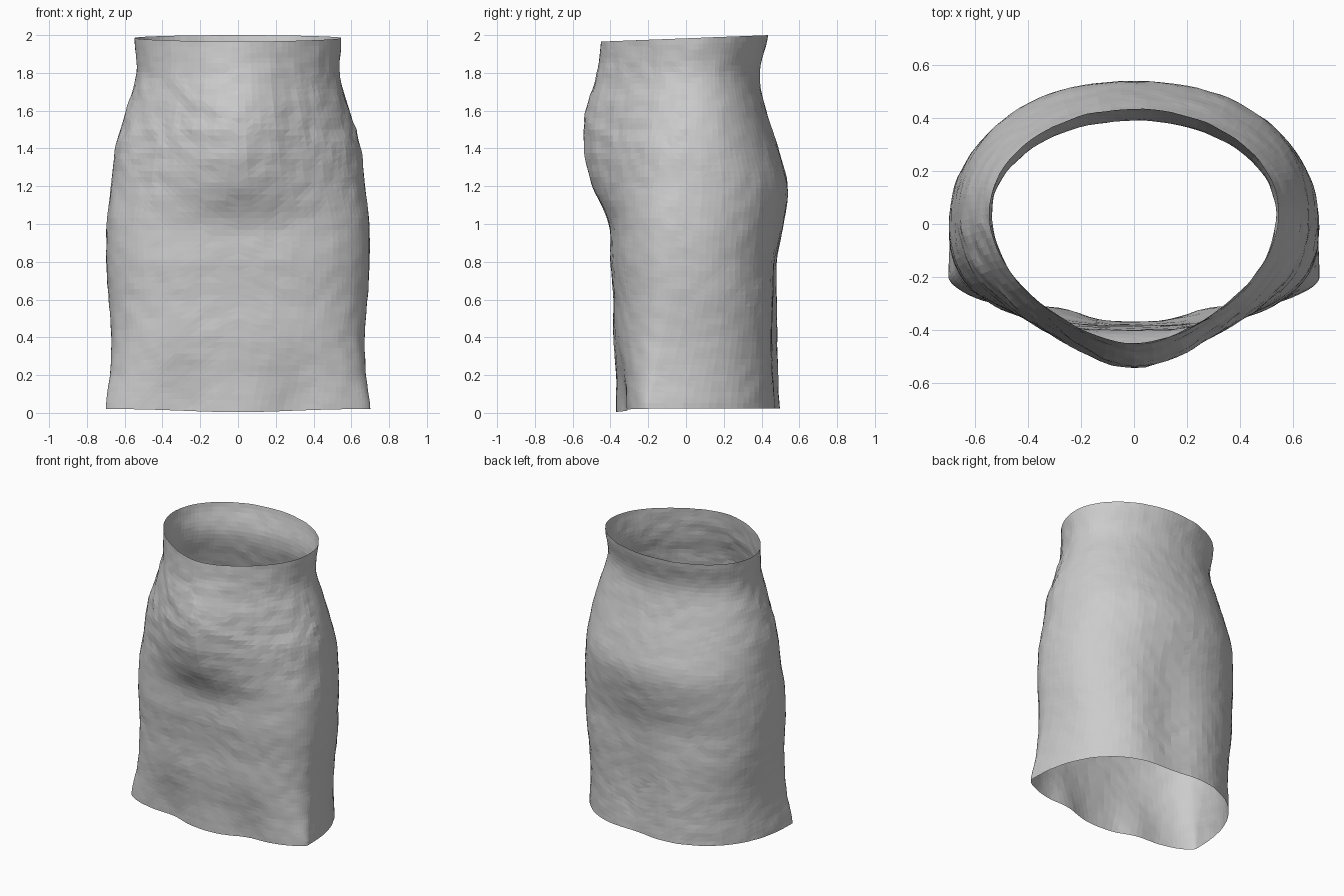
import bpy, bmesh, math
from mathutils import Vector, noise

cube = bpy.data.objects.get("Cube")
if cube:
    bpy.data.objects.remove(cube)

SEGMENTS, ROWS = 96, 64

# Profile rows: height, half width, widest y, front y, back y,
# front belly bulge, front squareness, back squareness
PROFILE = [
    (0.00, 0.70, -0.20, -0.37, 0.51, 0.00, 1.8, 2.4),
    (0.20, 0.677, -0.15, -0.37, 0.505, 0.00, 2.2, 2.4),
    (0.40, 0.67, -0.09, -0.385, 0.50, 0.00, 2.4, 2.4),
    (0.60, 0.685, -0.04, -0.385, 0.495, 0.00, 2.5, 2.4),
    (0.80, 0.697, -0.02, -0.40, 0.49, 0.00, 2.5, 2.3),
    (1.00, 0.695, -0.01, -0.41, 0.522, 0.02, 2.5, 2.2),
    (1.20, 0.672, 0.00, -0.495, 0.54, 0.08, 2.2, 2.2),
    (1.40, 0.65, 0.01, -0.54, 0.49, 0.11, 2.05, 2.1),
    (1.60, 0.592, 0.03, -0.53, 0.425, 0.11, 2.0, 2.1),
    (1.80, 0.538, 0.04, -0.475, 0.39, 0.07, 2.0, 2.0),
    (2.00, 0.548, 0.04, -0.45, 0.435, 0.05, 1.9, 2.0),
]


def smooth_row(z):
    """Catmull-Rom interpolation of the evenly spaced profile rows."""
    last = len(PROFILE) - 1
    f = min(max(z / 2 * last, 0), last)
    i = min(int(f), last - 1)
    t = f - i
    a, b, c, d = (PROFILE[min(max(k, 0), last)] for k in range(i - 1, i + 3))
    return [q + 0.5 * t * (r - p + t * (2*p - 5*q + 4*r - s + t * (3*(q - r) + s - p)))
            for p, q, r, s in zip(a, b, c, d)]


def bell(v, centre, width):
    return math.exp(-((v - centre) / width) ** 2)


def cloth_point(angle, z):
    _, half, mid, front, back, bulge, nf, nb = smooth_row(z)
    c, s = math.cos(angle), math.sin(angle)
    n = nb if s > 0 else nf
    x = half * math.copysign(abs(c) ** (2 / n), c)
    rise = abs(s) ** (2 / n)
    if s > 0:
        y = mid + (back - mid) * rise
        y -= 0.045 * bell(x, 0.09, 0.2) * bell(z, 0.3, 0.5)      # valley between the legs
    else:
        y = mid + (front + bulge - mid) * rise - bulge * bell(x, 0, 0.33) * rise
        y += 0.035 * bell(abs(x), 0.3, 0.13) * bell(z, 0, 0.25)  # hem ripples
    # Small cloth wrinkles, strongest over the belly
    rough = 0.004 + (0.006 * bell(z, 1.5, 0.25) if s < 0 else 0)
    p = Vector((x, y, z))
    offset = rough * noise.noise(p * 13)
    p += Vector((c, s, 0)) * offset
    # Rim tilts up at the back, hem dips at the front
    p.z += (0.017 * y / 0.44 - 0.017) * bell(z, 2, 0.2)
    p.z += (0.022 - 0.018 * bell(x, 0, 0.4) * (s < 0)) * bell(z, 0, 0.2)
    return p


# Open cloth tube
bm = bmesh.new()
rings = [[bm.verts.new(cloth_point(2 * math.pi * k / SEGMENTS, 2 * r / ROWS))
          for k in range(SEGMENTS)] for r in range(ROWS + 1)]
for low, high in zip(rings, rings[1:]):
    for k in range(SEGMENTS):
        j = (k + 1) % SEGMENTS
        bm.faces.new((low[k], low[j], high[j], high[k]))
bmesh.ops.triangulate(bm, faces=bm.faces[:])
mesh = bpy.data.meshes.new("skirt")
bm.to_mesh(mesh)
bm.free()
skirt = bpy.data.objects.new("skirt", mesh)
bpy.context.collection.objects.link(skirt)

# Plain grey cloth
cloth = bpy.data.materials.new("grey cloth")
cloth.use_nodes = True
colour = (0.6, 0.6, 0.6, 1)
cloth.diffuse_color = colour
cloth.node_tree.nodes["Principled BSDF"].inputs["Base Color"].default_value = colour
mesh.materials.append(cloth)
